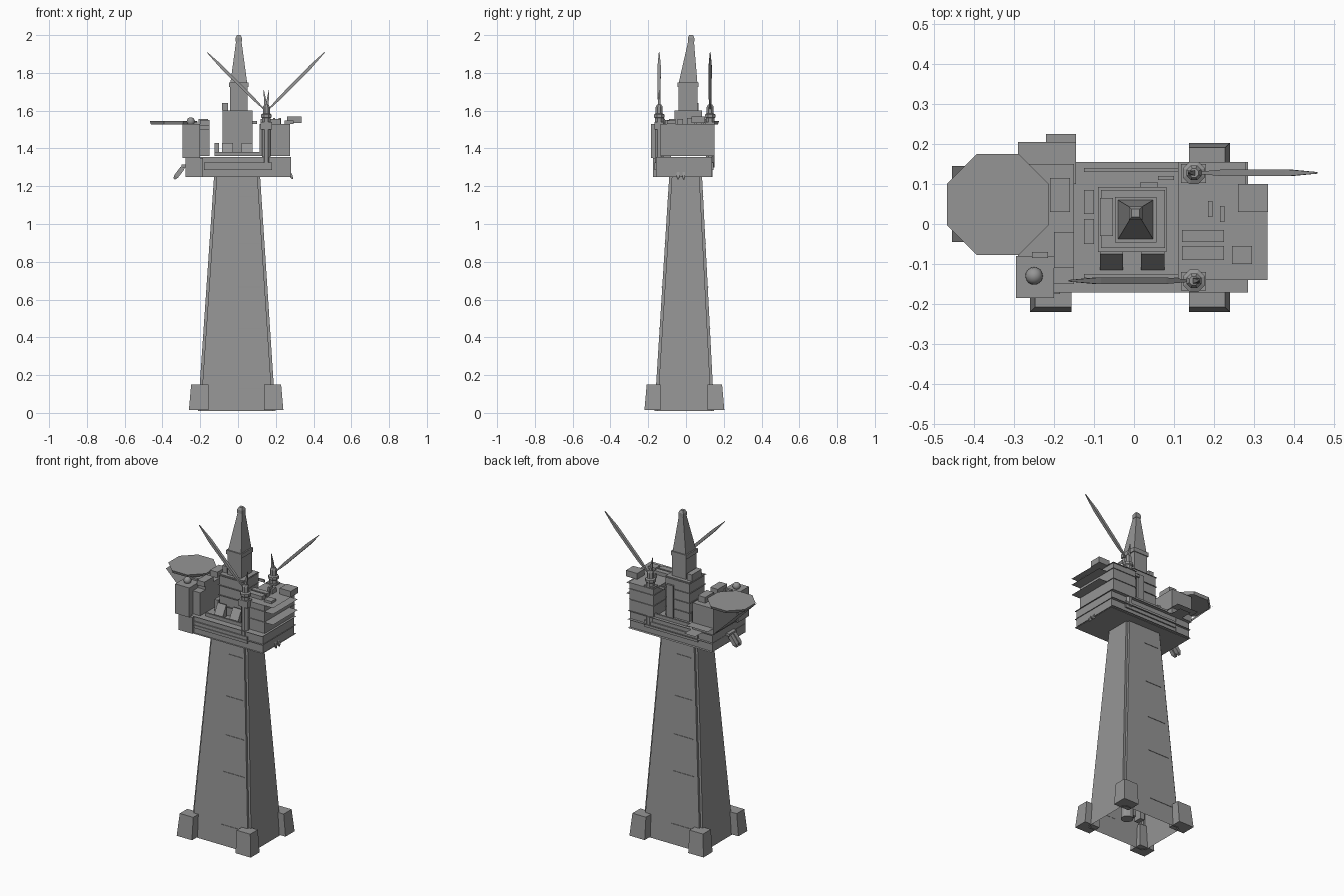
import bpy, bmesh, math
from mathutils import Vector

if "Cube" in bpy.data.objects:
    bpy.data.objects.remove(bpy.data.objects["Cube"])

# dark grey paint shared by every part
paint = bpy.data.materials.new("dark_grey_paint")
paint.diffuse_color = (.3, .3, .3, 1)
paint.use_nodes = True
paint.node_tree.nodes["Principled BSDF"].inputs["Base Color"].default_value = paint.diffuse_color


def mesh(name, verts, faces, fix=True):
    me = bpy.data.meshes.new(name)
    me.from_pydata(verts, [], faces)
    if fix:
        bm = bmesh.new()
        bm.from_mesh(me)
        bmesh.ops.recalc_face_normals(bm, faces=bm.faces)
        bm.to_mesh(me)
        bm.free()
    me.materials.append(paint)
    ob = bpy.data.objects.new(name, me)
    bpy.context.collection.objects.link(ob)
    return ob


def loft(name, rings, cap_bottom=True, cap_top=True):
    n = len(rings[0])
    faces = [(k * n + i, k * n + (i + 1) % n, (k + 1) * n + (i + 1) % n, (k + 1) * n + i)
             for k in range(len(rings) - 1) for i in range(n)]
    if cap_bottom:
        faces.append(tuple(range(n))[::-1])
    if cap_top:
        faces.append(tuple(range((len(rings) - 1) * n, len(rings) * n)))
    return mesh(name, [p for r in rings for p in r], faces)


def rect(x0, x1, y0, y1, z):
    return [(x0, y0, z), (x1, y0, z), (x1, y1, z), (x0, y1, z)]


def box(name, x0, x1, y0, y1, z0, z1):
    return loft(name, [rect(x0, x1, y0, y1, z0), rect(x0, x1, y0, y1, z1)])


def plate(name, x0, x1, y0, y1, z):
    # single sheet walkway
    return mesh(name, rect(x0, x1, y0, y1, z), [(0, 1, 2, 3)], False)


def ngon(cx, cy, z, r, n=8):
    return [(cx + r * math.cos((i + .5) * 2 * math.pi / n),
             cy + r * math.sin((i + .5) * 2 * math.pi / n), z) for i in range(n)]


def turned(name, cx, cy, profile, n=8):
    return loft(name, [ngon(cx, cy, z, r, n) for r, z in profile])


def spindle(name, a, b, stations):
    # tapered square beam between two points
    a, b = Vector(a), Vector(b)
    d = (b - a).normalized()
    u = Vector((0, 1, 0))
    v = d.cross(u)
    return loft(name, [[tuple(a.lerp(b, t) + u * r * i + v * r * j)
                        for i, j in ((1, 1), (-1, 1), (-1, -1), (1, -1))] for t, r in stations])


# tapered hollow leg with notched corners
def notched(hx, hy, cx, cy, z, k=0.014):
    pts = []
    for sx, sy in ((1, 1), (-1, 1), (-1, -1), (1, -1)):
        q = [(hx, hy - k), (hx - k, hy - k), (hx - k, hy)]
        if sx * sy < 0:
            q.reverse()
        pts += [(cx + sx * x, cy + sy * y, z) for x, y in q]
    return pts


loft("tower", [notched(.205, .158, -.007, -.009, .01), notched(.122, .087, -.005, -.002, 1.25)],
     cap_bottom=False)
for z in (.13, .445, .665, .895, 1.145):
    t = z / 1.25
    y, hx = .159 - .071 * t, .17 - .08 * t
    for s in (-1, 1):
        x0, x1 = (0, hx) if s < 0 else (-hx, 0)
        yo = s * y - .009 + .007 * t
        box("tower_seam", x0, x1, yo - .002, yo + .002, z, z + .003)
turned("inner_shaft", .075, .03, [(.035, .02), (.035, 1.1)], 12)
for x in (-.05, .01):
    box("inner_duct", x, x + .03, -.02, .03, .06, 1.2)

# four footings
for x0, x1, ix in ((-.26, -.157, 1), (.137, .24, -1)):
    for y0, y1, iy in ((-.22, -.135, 1), (.115, .203, -1)):
        dx, dy = .012 * ix, .012 * iy
        loft("footing", [rect(x0, x1, y0, y1, .015),
                         rect(x0 + max(dx, 0), x1 + min(dx, 0), y0 + max(dy, 0), y1 + min(dy, 0), .15)])

# main deck with thin walkways
box("deck_hull", -.27, .28, -.16, .138, 1.25, 1.355)
box("deck_end_left", -.278, -.185, -.175, .14, 1.25, 1.35)
for z in (1.252, 1.305, 1.357):
    plate("deck_walkway", -.28, .285, -.172, .155, z)
for y in (-.168, .134):
    box("deck_girder", -.18, .18, y, y + .012, 1.285, 1.325)
plate("rear_walkway", -.22, -.145, .13, .225, 1.36)
plate("left_walkway", -.29, -.145, .1, .205, 1.40)

# left accommodation block
box("quarters", -.29, -.15, -.1, .15, 1.36, 1.52)
box("quarters_corner", -.295, -.2, -.185, -.08, 1.35, 1.53)
box("quarters_stair", -.22, -.15, -.15, -.08, 1.36, 1.5)
box("quarters_roof_unit", -.21, -.16, .03, .115, 1.52, 1.555)
box("quarters_roof_unit", -.2, -.15, -.11, -.02, 1.52, 1.55)
box("roof_vent", -.255, -.215, -.085, -.07, 1.53, 1.54)
bpy.ops.mesh.primitive_uv_sphere_add(segments=16, ring_count=8, radius=.022, location=(-.25, -.13, 1.543))
dome = bpy.context.object
dome.name = "radar_dome"
dome.data.materials.append(paint)
bpy.ops.object.shade_smooth_by_angle()

# helideck and its raking support
turned("helideck", -.341, .049, [(.13, 1.528), (.137, 1.545)])
mesh("helideck_support", [(-.455, -.045, 1.528), (-.455, .145, 1.528), (-.285, .145, 1.36), (-.285, -.045, 1.36)],
     [(0, 1, 2, 3)], False)

# right process block with overhanging tiers
box("process_block", .115, .275, -.135, .15, 1.36, 1.53)
for z in (1.43, 1.495, 1.533):
    plate("process_tier", .11, .334, -.14, .1, z)
    plate("process_tier_back", .11, .28, .1, .155, z)
box("roof_cabin", .26, .335, .03, .1, 1.534, 1.57)
for x0, x1, y0, y1, h in ((.12, .225, -.045, -.015, .02), (.12, .225, -.09, -.055, .02),
                          (.245, .295, -.1, -.055, .012), (.185, .197, .018, .057, .025),
                          (.215, .227, .005, .045, .025), (.06, .1, .11, .12, .01)):
    box("roof_equipment", x0, x1, y0, y1, 1.53, 1.535 + h)

# central stepped module
box("module_core", -.083, .078, -.06, .085, 1.36, 1.6)
for i in range(4):
    plate("module_walkway", -.09, .081, -.07, .092, 1.415 + i * .06)
box("module_vent", -.085, -.052, -.03, .065, 1.6, 1.64)
box("rear_pipe_rack", .015, .06, .092, .104, 1.36, 1.56)

# derrick
box("derrick_base", -.042, .05, -.04, .062, 1.6, 1.75)
box("derrick_lip", -.048, .056, -.046, .067, 1.725, 1.75)
loft("derrick_tower", [rect(-.04, .048, -.038, .06, 1.75), rect(-.01, .018, .012, .042, 1.97)])
loft("derrick_crown", [rect(-.013, .021, .01, .044, 1.965), rect(-.013, .021, .01, .044, 1.985),
                       rect(-.006, .014, .017, .037, 2.0)])

# deck equipment
for x in (-.085, .018):
    loft("sloped_hatch", [rect(x, x + .058, -.115, -.07, 1.36), rect(x, x + .058, -.075, -.07, 1.43)])
for y0, y1 in ((.025, .085), (-.05, .012)):
    box("deck_tank", -.125, -.1, y0, y1, 1.36, 1.43)
for y in (-.135, .13):
    box("deck_pipe", -.125, .115, y, y + .01, 1.36, 1.38)

# two cranes
for y, tip in ((-.142, -.163), (.128, .458)):
    turned("crane_pedestal", .15, y, [(.024, 1.3), (.024, 1.56), (.03, 1.565), (.03, 1.58),
                                      (.02, 1.585), (.02, 1.62), (.012, 1.632)])
    box("crane_mount", .118, .18, y - .025, y + .022, 1.5, 1.54)
    s = 1 if tip > .15 else -1
    spindle("crane_boom", (.15 + .015 * s, y, 1.61), (tip, y, 1.908),
            [(0, .003), (.2, .008), (.75, .0085), (1, .002)])
    spindle("crane_mast", (.15, y, 1.6), (.15 - .014 * s, y, 1.71), [(0, .007), (.5, .006), (1, .001)])

# lifeboats slung at both ends
for y in (-.042, -.012):
    spindle("lifeboat_left", (-.338, y, 1.238), (-.285, y, 1.308), [(0, .005), (.2, .012), (.8, .012), (1, .005)])
    spindle("lifeboat_right", (.268, y, 1.285), (.288, y, 1.238), [(0, .006), (.7, .008), (1, .003)])
box("lifeboat_davit", -.3, -.27, -.06, .01, 1.3, 1.315)
